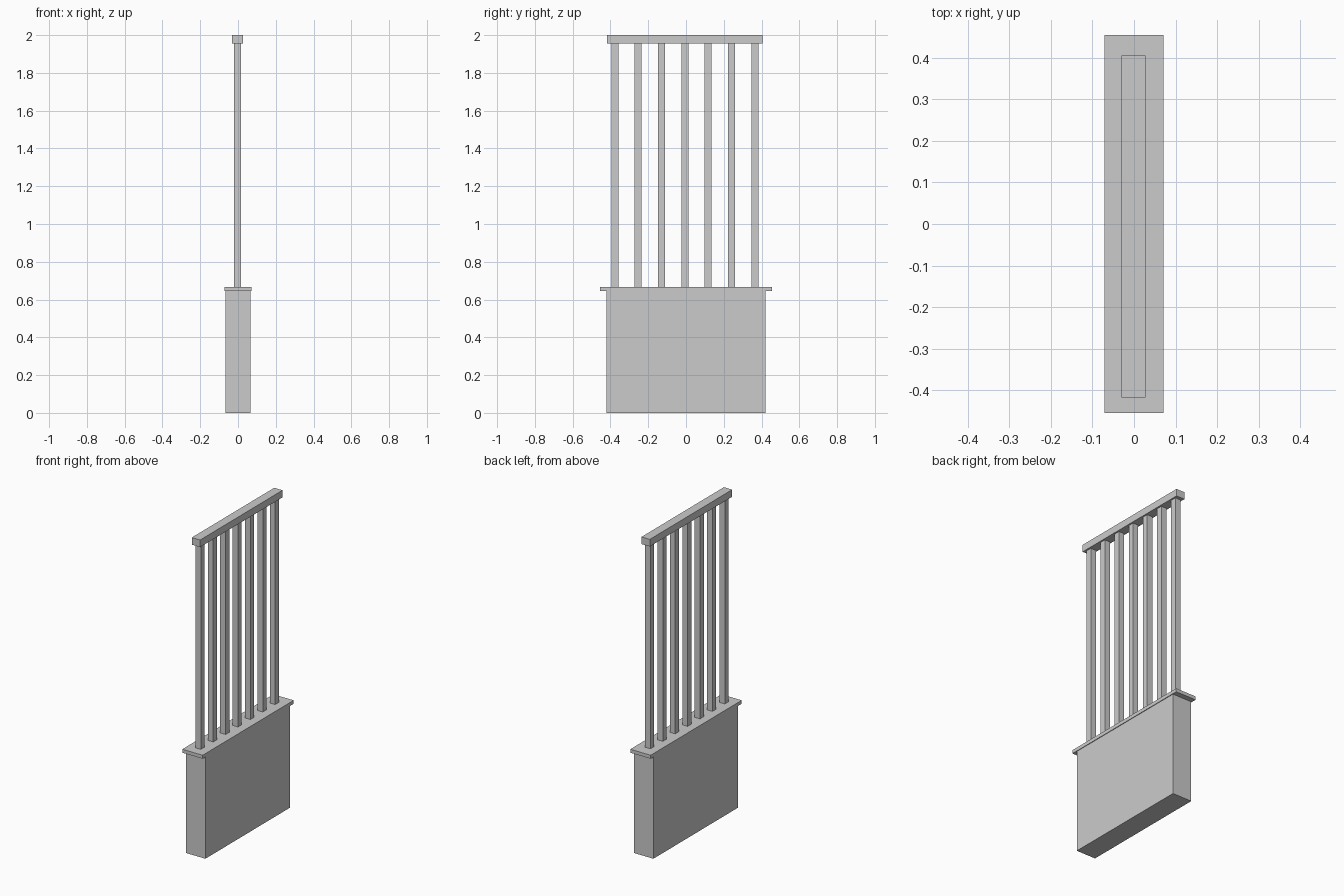
import bpy

if "Cube" in bpy.data.objects:
    bpy.data.objects.remove(bpy.data.objects["Cube"])


def box(name, x, y, z):
    """Axis-aligned box from (min, max) ranges."""
    bpy.ops.mesh.primitive_cube_add(
        size=1, location=[(r[0] + r[1]) / 2 for r in (x, y, z)])
    ob = bpy.context.object
    ob.name = name
    ob.scale = [r[1] - r[0] for r in (x, y, z)]
    bpy.ops.object.transform_apply(location=False, rotation=False, scale=True)
    return ob


# Low wall and its overhanging coping slab
box("wall_base", (-0.067, 0.067), (-0.421, 0.421), (0, 0.645))
box("wall_coping", (-0.071, 0.071), (-0.454, 0.454), (0.645, 0.667))

# Railing sits very slightly off centre along the wall
RAIL_X, RAIL_Y = -0.0015, -0.006
BAR_HALF, SPACING = 0.0187, 0.1235

# Seven square upright bars
for i in range(7):
    y = RAIL_Y + (i - 3) * SPACING
    box(f"upright_bar_{i + 1}", (RAIL_X - BAR_HALF, RAIL_X + BAR_HALF),
        (y - BAR_HALF, y + BAR_HALF), (0.667, 1.955))

# Top rail
box("top_rail", (RAIL_X - 0.029, RAIL_X + 0.029),
    (RAIL_Y - 0.411, RAIL_Y + 0.411), (1.955, 2.0))
